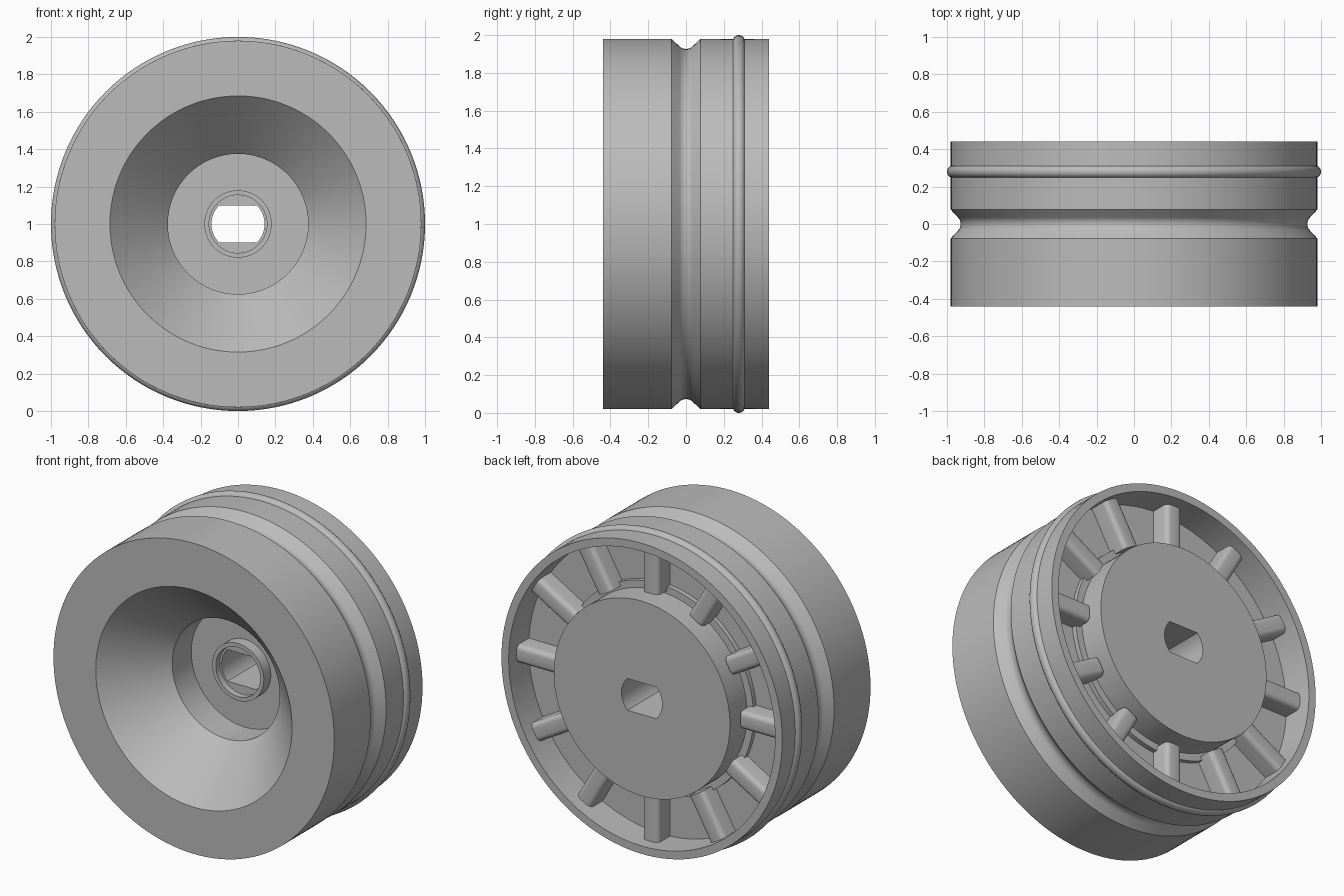
import bpy, bmesh, math
from mathutils import Matrix, Vector

cube = bpy.data.objects.get("Cube")
if cube:
    bpy.data.objects.remove(cube, do_unlink=True)

SEGMENTS = 128
FLAT = 0.10      # half height of the flat-sided bore
BORE = 0.142     # bore radius

grey = bpy.data.materials.new("mid_grey")
grey.use_nodes = True
colour = (0.5, 0.5, 0.5, 1)
grey.diffuse_color = colour
grey.node_tree.nodes["Principled BSDF"].inputs["Base Color"].default_value = colour


def finish(bm, name):
    """Turn a bmesh into a shaded object standing on the ground."""
    bmesh.ops.recalc_face_normals(bm, faces=bm.faces)
    mesh = bpy.data.meshes.new(name)
    bm.to_mesh(mesh)
    bm.free()
    mesh.materials.append(grey)
    obj = bpy.data.objects.new(name, mesh)
    obj.location.z = 1
    bpy.context.collection.objects.link(obj)
    bpy.ops.object.select_all(action="DESELECT")
    obj.select_set(True)
    bpy.context.view_layer.objects.active = obj
    bpy.ops.object.shade_smooth_by_angle(angle=math.radians(25))
    return obj


def arc(radius, y, size_r, size_y, start, end, steps=10):
    """Points of an elliptical arc in the (radius, y) plane."""
    angles = [math.radians(start + (end - start) * i / steps) for i in range(steps + 1)]
    return [(radius + size_r * math.sin(a), y + size_y * math.cos(a)) for a in angles]


def lathe(profile, name):
    """Revolve a closed profile about the y axis; bore points get two flats."""
    bm = bmesh.new()
    rings = []
    for r, y in profile:
        ring = []
        for i in range(SEGMENTS):
            a = math.tau * i / SEGMENTS
            z = r * math.sin(a)
            if r <= BORE:
                z = max(-FLAT, min(FLAT, z))
            ring.append(bm.verts.new((r * math.cos(a), y, z)))
        rings.append(ring)
    for a, b in zip(rings, rings[1:] + rings[:1]):
        for i in range(SEGMENTS):
            j = (i + 1) % SEGMENTS
            bm.faces.new((a[i], a[j], b[j], b[i]))
    return finish(bm, name)


# Wheel body: front dish, groove and bead on the tread, rear channel and hub
front_dish = [(BORE, 0.04), (0.155, 0.04), (0.155, 0.0), (0.18, 0.0), (0.18, 0.07),
              (0.375, 0.07), (0.375, -0.12), (0.685, -0.44)]
groove = [(0.98, -0.077)] + arc(0.98, 0, 0.052, 0.055, 225, 315)[::1]
groove = [(0.98, -0.077)] + arc(0.977, 0, 0.05, 0.05, 225, 315) + [(0.98, 0.077)]
bead = arc(0.97, 0.28, 0.03, 0.032, 160, 20)
rear = [(0.98, 0.44), (0.93, 0.44), (0.93, 0.24), (0.66, 0.24), (0.66, 0.27),
        (0.615, 0.27), (0.615, 0.44), (BORE, 0.44)]
lathe(front_dish + [(0.98, -0.44)] + groove + bead + rear, "wheel_body")

# Twelve radial ribs in the rear channel, rounded along their top edges
for k in range(12):
    bm = bmesh.new()
    bmesh.ops.create_cube(bm, size=1)
    bmesh.ops.scale(bm, vec=(0.305, 0.14, 0.115), verts=bm.verts)
    bmesh.ops.translate(bm, vec=(0.785, 0.29, 0), verts=bm.verts)
    top = [e for e in bm.edges
           if all(v.co.y > 0.3 for v in e.verts)
           and abs((e.verts[0].co - e.verts[1].co).dot(Vector((1, 0, 0)))) > 0.1]
    bmesh.ops.bevel(bm, geom=top, offset=0.03, segments=4, profile=0.5, affect="EDGES")
    bmesh.ops.rotate(bm, cent=(0, 0, 0), verts=bm.verts,
                     matrix=Matrix.Rotation(math.tau * k / 12, 3, "Y"))
    finish(bm, f"rib_{k + 1}")
